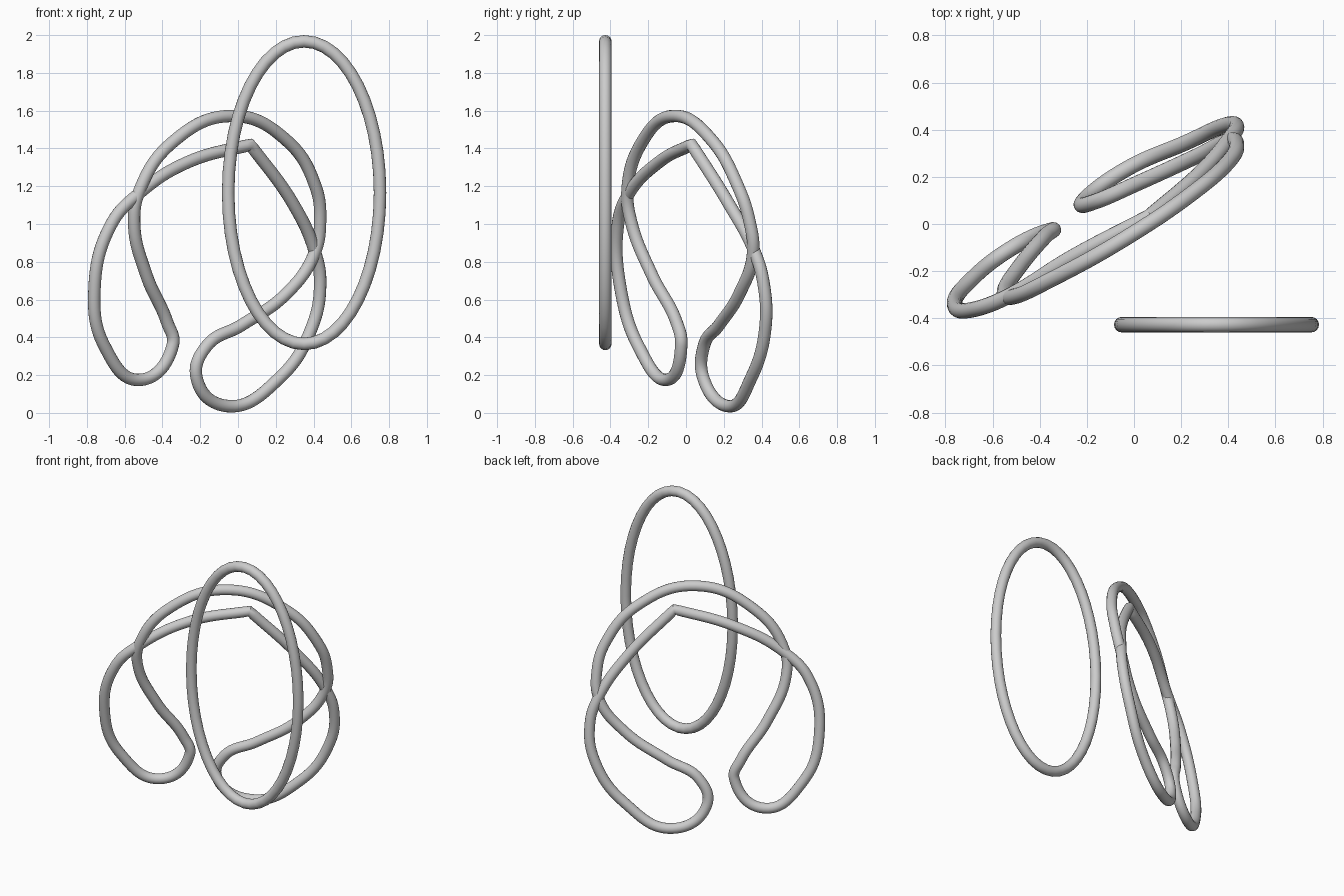
import bpy
from mathutils import Vector

if "Cube" in bpy.data.objects:
    bpy.data.objects.remove(bpy.data.objects["Cube"])

R = 0.033  # wire radius


def wire(name, points, corners=(), handle=None):
    """Closed round wire through the points; corners are sharp."""
    cu = bpy.data.curves.new(name, 'CURVE')
    cu.dimensions = '3D'
    cu.resolution_u = 12
    cu.bevel_depth = R
    cu.bevel_resolution = 6
    sp = cu.splines.new('BEZIER')
    sp.bezier_points.add(len(points) - 1)
    sp.use_cyclic_u = True
    for i, (bp, p) in enumerate(zip(sp.bezier_points, points)):
        bp.co = p
        kind = 'VECTOR' if i in corners else 'AUTO'
        bp.handle_left_type = bp.handle_right_type = kind
        if handle:
            bp.handle_left_type = bp.handle_right_type = 'FREE'
            bp.handle_left = Vector(p) - Vector(handle[i])
            bp.handle_right = Vector(p) + Vector(handle[i])
    ob = bpy.data.objects.new(name, cu)
    bpy.context.collection.objects.link(ob)
    bpy.ops.object.select_all(action='DESELECT')
    bpy.context.view_layer.objects.active = ob
    ob.select_set(True)
    bpy.ops.object.convert(target='MESH')
    bpy.ops.object.shade_smooth_by_angle()
    return ob


# upright oval ring
cx, cy, cz, a, b, k = 0.35, -0.427, 1.166, 0.402, 0.801, 0.5523
wire("oval_ring",
     [(cx + a, cy, cz), (cx, cy, cz + b), (cx - a, cy, cz), (cx, cy, cz - b)],
     handle=[(0, 0, b * k), (-a * k, 0, 0), (0, 0, -b * k), (a * k, 0, 0)])

# looped wire: peak, left loop, arch, right loop, back to peak
wire("looped_wire", [
    (0.065, 0.03, 1.42),
    (-0.26, -0.14, 1.33), (-0.52, -0.30, 1.165), (-0.67, -0.36, 1.00),
    (-0.76, -0.345, 0.65), (-0.705, -0.25, 0.35), (-0.515, -0.10, 0.175),
    (-0.345, -0.025, 0.36), (-0.375, -0.05, 0.48), (-0.485, -0.18, 0.73),
    (-0.55, -0.29, 1.01), (-0.52, -0.31, 1.18),
    (-0.35, -0.235, 1.43), (-0.035, -0.06, 1.572), (0.26, 0.14, 1.44),
    (0.41, 0.275, 1.20), (0.435, 0.335, 1.02), (0.405, 0.355, 0.845),
    (0.26, 0.285, 0.635), (0.02, 0.175, 0.465), (-0.165, 0.095, 0.355),
    (-0.22, 0.09, 0.19), (-0.055, 0.22, 0.036), (0.22, 0.345, 0.185),
    (0.39, 0.42, 0.45), (0.435, 0.41, 0.69), (0.405, 0.36, 0.86),
    (0.29, 0.225, 1.11),
], corners=(0,))
